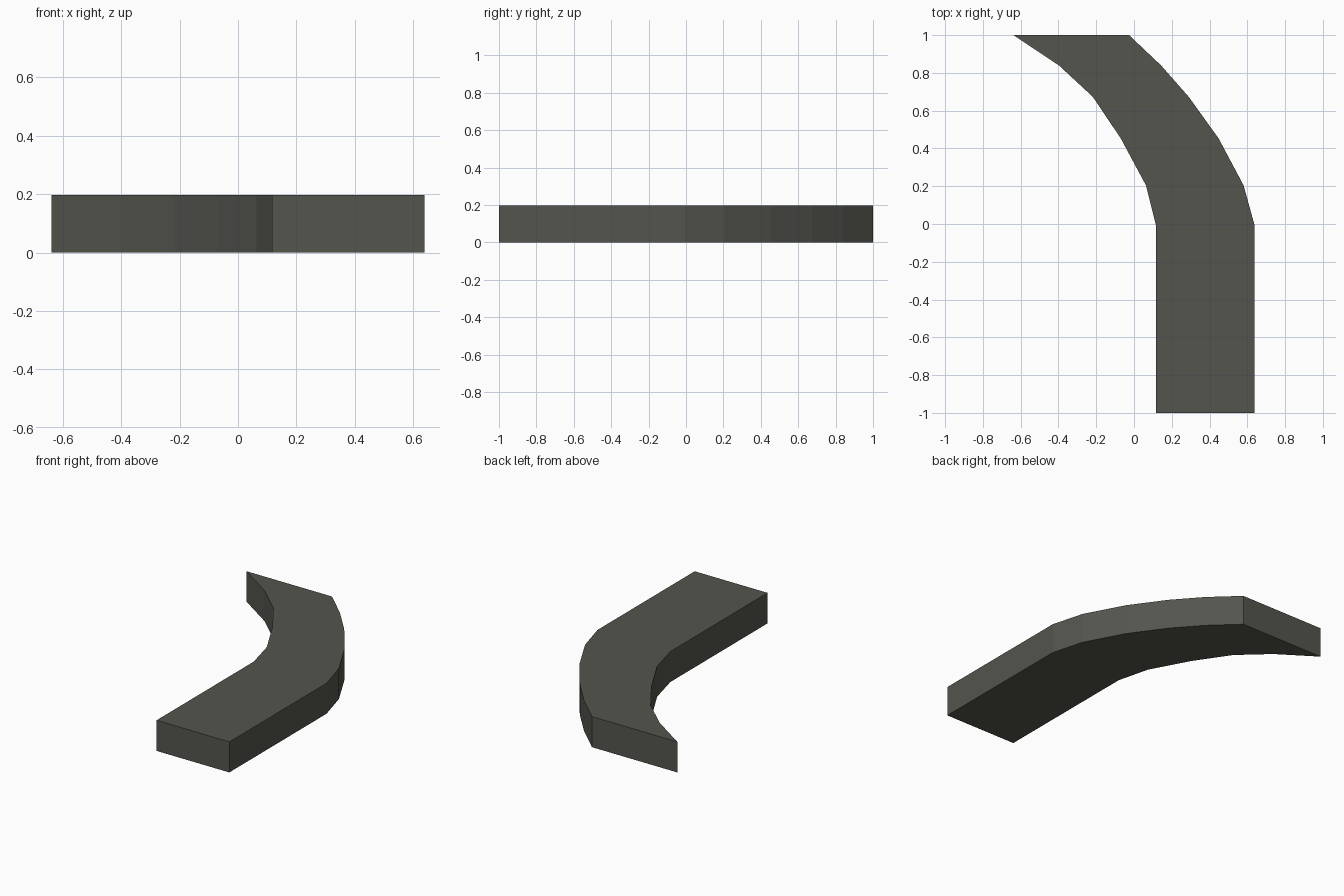
import bpy, bmesh

if "Cube" in bpy.data.objects:
    bpy.data.objects.remove(bpy.data.objects["Cube"])

# Cross rows of the road, front to back: (y, inner x, outer x)
ROWS = [(-1.0, 0.116, 0.638), (-0.005, 0.116, 0.638), (0.205, 0.063, 0.58),
        (0.453, -0.07, 0.448), (0.673, -0.218, 0.29), (0.84, -0.398, 0.143),
        (1.0, -0.638, -0.026)]
HEIGHT = 0.198

mat = bpy.data.materials.new("dark_warm_grey")
mat.diffuse_color = (0.09, 0.09, 0.077, 1)
mat.use_nodes = True
mat.node_tree.nodes["Principled BSDF"].inputs["Base Color"].default_value = mat.diffuse_color

# Curved road slab: a strip of quads, extruded upwards
bm = bmesh.new()
pairs = [(bm.verts.new((a, y, 0)), bm.verts.new((b, y, 0))) for y, a, b in ROWS]
for (a, b), (c, d) in zip(pairs, pairs[1:]):
    bm.faces.new((a, b, d, c))
top = bmesh.ops.extrude_face_region(bm, geom=bm.faces[:], use_keep_orig=True)
for v in top["geom"]:
    if isinstance(v, bmesh.types.BMVert):
        v.co.z = HEIGHT
bmesh.ops.recalc_face_normals(bm, faces=bm.faces[:])

mesh = bpy.data.meshes.new("curved_slab")
bm.to_mesh(mesh)
bm.free()
mesh.materials.append(mat)
slab = bpy.data.objects.new("curved_slab", mesh)
bpy.context.collection.objects.link(slab)
